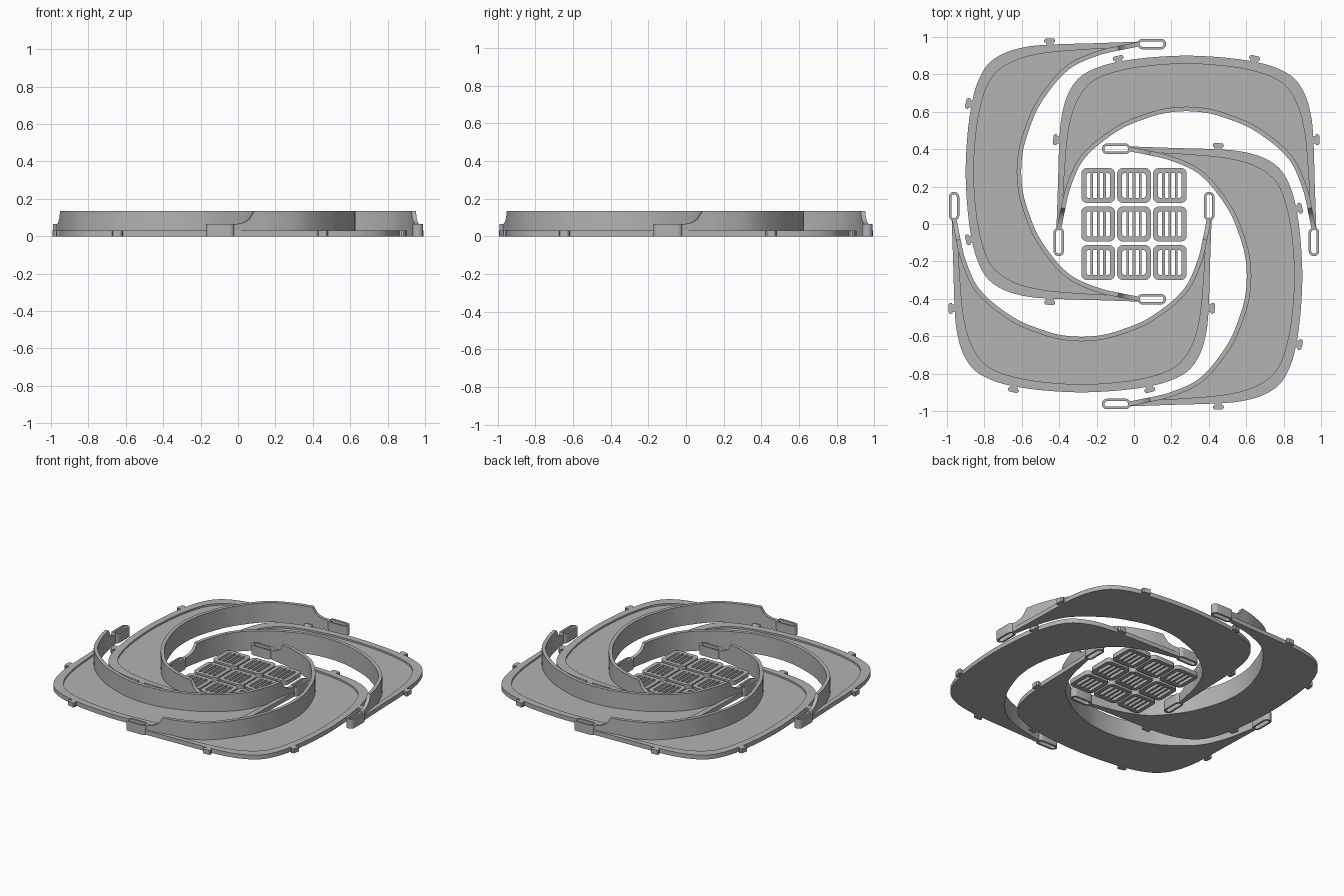
import bpy, bmesh, math
from mathutils import Vector

if "Cube" in bpy.data.objects:
    bpy.data.objects.remove(bpy.data.objects["Cube"])

grey = bpy.data.materials.new("plain_grey")
grey.diffuse_color = (0.45, 0.45, 0.45, 1)
grey.use_nodes = True
grey.node_tree.nodes["Principled BSDF"].inputs["Base Color"].default_value = grey.diffuse_color
CENTRE = 0.28      # sideways shift of each blade's own axis
N = 161            # samples along each blade curve


def finish(name, bm):
    bmesh.ops.recalc_face_normals(bm, faces=bm.faces)
    me = bpy.data.meshes.new(name)
    bm.to_mesh(me)
    bm.free()
    me.materials.append(grey)
    ob = bpy.data.objects.new(name, me)
    bpy.context.collection.objects.link(ob)
    bpy.ops.object.select_all(action='DESELECT')
    ob.select_set(True)
    bpy.context.view_layer.objects.active = ob
    bpy.ops.object.shade_smooth_by_angle(angle=math.radians(30))
    return ob


def four(ob):
    """Repeat a blade part around the centre."""
    for k in range(1, 4):
        c = bpy.data.objects.new(f"{ob.name}_{k + 1}", ob.data)
        c.rotation_euler.z = k * math.pi / 2
        bpy.context.collection.objects.link(c)


def smooth_curve(half):
    """Mirror half a path, round it and sample it evenly."""
    p = [Vector((-x, y)) for x, y in reversed(half[1:])] + [Vector(q) for q in half]
    p = [2 * p[0] - p[1]] + p + [2 * p[-1] - p[-2]]
    fine = []
    for a, b, c, d in zip(p, p[1:], p[2:], p[3:]):
        for i in range(24):
            t = i / 24
            fine.append(0.5 * (2 * b + (c - a) * t + (2 * a - 5 * b + 4 * c - d) * t * t
                               + (3 * b - a - 3 * c + d) * t ** 3))
    fine.append(p[-2])
    run = [0]
    for a, b in zip(fine, fine[1:]):
        run.append(run[-1] + (b - a).length)
    out, j = [], 0
    for i in range(N):
        s = run[-1] * i / (N - 1)
        while j < len(fine) - 2 and run[j + 1] < s:
            j += 1
        out.append(fine[j].lerp(fine[j + 1], (s - run[j]) / (run[j + 1] - run[j])))
    return out


def offset(path, dist):
    out = []
    for i, p in enumerate(path):
        t = (path[min(i + 1, N - 1)] - path[max(i - 1, 0)]).normalized()
        out.append(p + Vector((-t.y, t.x)) * dist)
    return out


def band(bm, a, b, z0, top, closed=False):
    """Solid strip between two paths, with a top height for every step."""
    rows = []
    for i, (p, q) in enumerate(zip(a, b)):
        z1 = top[i] if isinstance(top, list) else top
        rows.append([bm.verts.new((v.x, v.y, z)) for v, z in
                     ((p, z0), (q, z0), (q, z1), (p, z1))])
    n = len(rows)
    for i in range(n if closed else n - 1):
        r, s = rows[i], rows[(i + 1) % n]
        for k in range(4):
            bm.faces.new((r[k], r[(k + 1) % 4], s[(k + 1) % 4], s[k]))
    if not closed:
        bm.faces.new(rows[0])
        bm.faces.new(rows[-1])


def round_rect(cx, cy, hx, hy, r, steps=6):
    pts = []
    for k, (sx, sy) in enumerate(((1, 1), (-1, 1), (-1, -1), (1, -1))):
        for i in range(steps + 1):
            a = (k + i / steps) * math.pi / 2
            pts.append(Vector((cx + sx * (hx - r) + r * math.cos(a),
                               cy + sy * (hy - r) + r * math.sin(a))))
    return pts


def shifted(path):
    return [p + Vector((CENTRE, 0)) for p in path]


# blade curves: sideways position, distance outward from the centre
outer = shifted(smooth_curve([(0, .90), (.2, .89), (.36, .868), (.48, .835), (.575, .78),
                              (.635, .69), (.668, .57), (.68, .43), (.687, .2), (.695, -.03)]))
inset = shifted(smooth_curve([(0, .857), (.2, .845), (.35, .82), (.47, .78), (.545, .72),
                              (.60, .62), (.633, .48), (.65, .3), (.664, .08), (.68, -.03)]))
spine = shifted(smooth_curve([(0, .615), (.12, .604), (.23, .572), (.34, .527), (.44, .462),
                              (.525, .39), (.585, .31), (.637, .18), (.661, .075), (.682, -.03)]))

# recessed blade floor
bm = bmesh.new()
band(bm, inset, spine, 0, .018)
four(finish("blade_floor", bm))

# raised rim around the outer edge
bm = bmesh.new()
band(bm, outer, inset, 0, .03)
four(finish("blade_rim", bm))

# tall curved wall, scooped down at both ends
heights = []
for p in spine:
    t = min(max((p.y + .02) / .095, 0), 1)
    heights.append(.135 if t == 1 else .065 + .063 * (1 - math.sqrt(1 - t * t)))
bm = bmesh.new()
band(bm, offset(spine, .012), offset(spine, -.012), 0, heights)
four(finish("blade_wall", bm))

# slotted eyelets at the two wall ends
bm = bmesh.new()
for s in (-1, 1):
    x = CENTRE + s * .682
    band(bm, round_rect(x, -.095, .028, .077, .0279),
         round_rect(x, -.095, .015, .064, .0149), 0, .065, True)
four(finish("eyelet", bm))

# small flared tabs on the rim
bm = bmesh.new()
shape = [(-.019, -.012), (-.019, .01), (-.029, .013), (-.029, .024), (-.022, .032)]
shape += [(-a, b) for a, b in reversed(shape)]
for u, d, nx, ny in ((.36, .868, .24, .97), (.68, .45, 1, .05)):
    for s in (-1, 1):
        n = Vector((s * nx, ny)).normalized()
        o = Vector((CENTRE + s * u, d))
        pts = [o + n * b + Vector((-n.y, n.x)) * a for a, b in shape]
        f = bm.faces.new([bm.verts.new((p.x, p.y, 0)) for p in pts])
        r = bmesh.ops.extrude_face_region(bm, geom=[f])
        bmesh.ops.translate(bm, vec=(0, 0, .03),
                            verts=[v for v in r["geom"] if isinstance(v, bmesh.types.BMVert)])
four(finish("rim_tab", bm))

# centre grille: nine rounded frames with three bars each
frames, bars = bmesh.new(), bmesh.new()
for i in (-1, 0, 1):
    for j in (-1, 0, 1):
        cx, cy = i * .192, j * .206
        band(frames, round_rect(cx, cy, .09, .093, .03),
             round_rect(cx, cy, .063, .066, .012), 0, .03, True)
        for k in (-1, 0, 1):
            x = cx + k * .034
            band(bars, [Vector((x - .007, cy - .068)), Vector((x - .007, cy + .068))],
                 [Vector((x + .007, cy - .068)), Vector((x + .007, cy + .068))], 0, .03)
finish("grille_frames", frames)
finish("grille_bars", bars)
